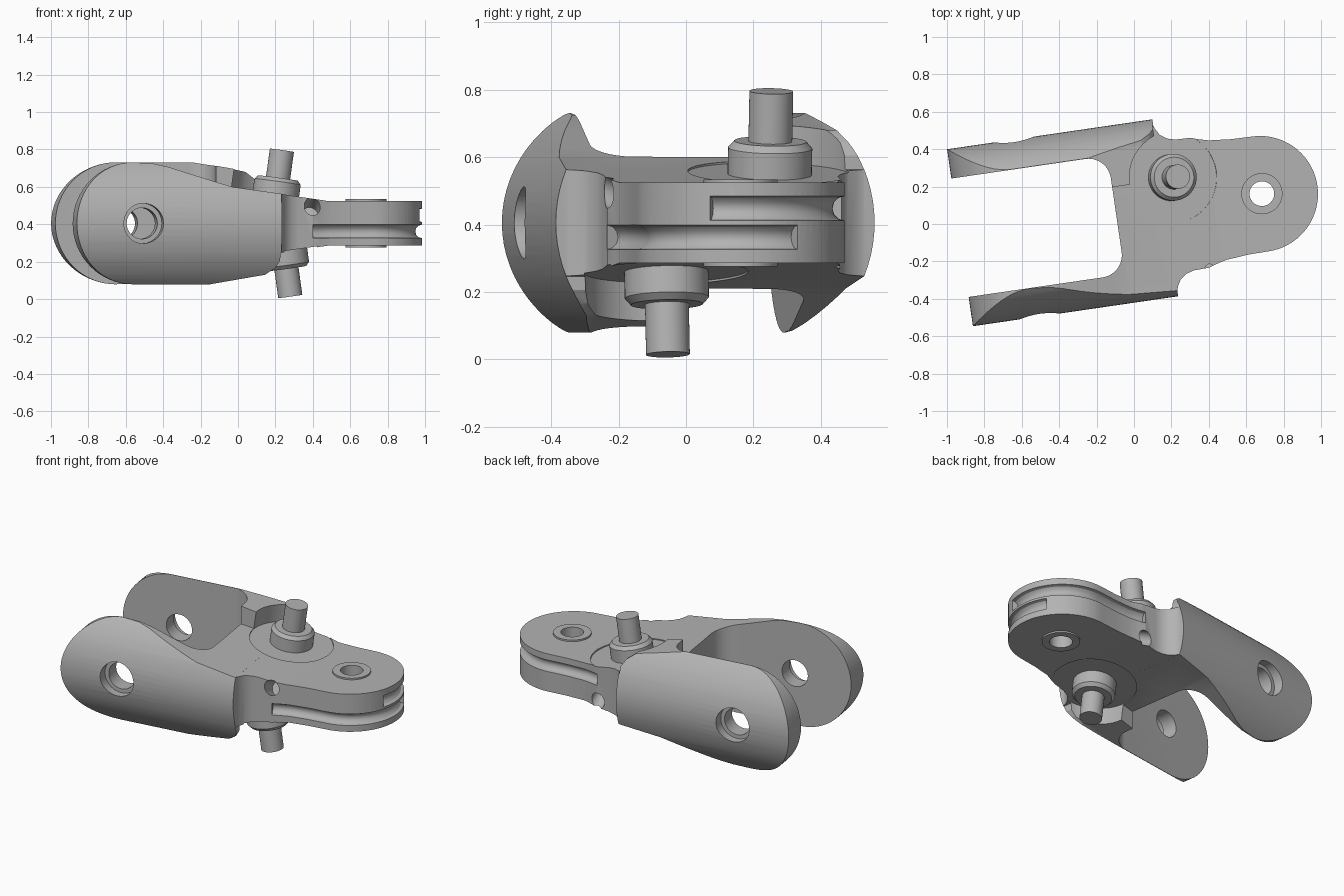
import bpy, bmesh, math
from mathutils import Matrix, Vector

cube = bpy.data.objects.get("Cube")
if cube:
    bpy.data.objects.remove(cube, do_unlink=True)

grey = bpy.data.materials.new("machined_grey")
grey.use_nodes = True
grey.diffuse_color = (0.45, 0.45, 0.45, 1)
grey.node_tree.nodes["Principled BSDF"].inputs["Base Color"].default_value = grey.diffuse_color

# The part has two-fold symmetry about its long axis (local x)
FLIP = Matrix.Rotation(math.pi, 4, 'X')
YAW = math.radians(8.3)
PLACE = Matrix.Translation((-0.009, 0.061, 0.405)) @ Matrix.Rotation(YAW, 4, 'Z')
PIN = Vector((0.235, 0.155, 0.148))
TILT = Matrix.Translation(PIN) @ Matrix.Rotation(math.atan2(0.075, 0.537), 4, 'Y')


def to_object(name, bm, matrix=None):
    if matrix:
        bm.transform(matrix)
    bmesh.ops.recalc_face_normals(bm, faces=bm.faces)
    mesh = bpy.data.meshes.new(name)
    bm.to_mesh(mesh)
    bm.free()
    mesh.materials.append(grey)
    obj = bpy.data.objects.new(name, mesh)
    bpy.context.collection.objects.link(obj)
    return obj


def prism(name, pts, plane, lo, hi, matrix=None):
    """Extrude a closed 2D outline along the axis missing from plane."""
    place = {"xy": lambda a, b, t: (a, b, t),
             "xz": lambda a, b, t: (a, t, b),
             "yz": lambda a, b, t: (t, a, b)}[plane]
    bm = bmesh.new()
    face = bm.faces.new([bm.verts.new(place(a, b, lo)) for a, b in pts])
    ext = bmesh.ops.extrude_face_region(bm, geom=[face])
    shift = Vector(place(0, 0, hi - lo))
    bmesh.ops.translate(bm, vec=shift, verts=[v for v in ext["geom"] if isinstance(v, bmesh.types.BMVert)])
    return to_object(name, bm, matrix)


def lathe(name, profile, matrix=None, steps=48):
    """Solid of stacked rings (radius, height) about z."""
    bm = bmesh.new()
    rings = [[bm.verts.new((r * math.cos(k * math.tau / steps), r * math.sin(k * math.tau / steps), z))
              for k in range(steps)] for r, z in profile]
    for a, b in zip(rings, rings[1:]):
        for k in range(steps):
            n = (k + 1) % steps
            bm.faces.new((a[k], a[n], b[n], b[k]))
    bm.faces.new(rings[0])
    bm.faces.new(rings[-1])
    return to_object(name, bm, matrix)


def arc(cx, cy, r, start, end, steps=16):
    angles = [math.radians(start + (end - start) * k / steps) for k in range(steps + 1)]
    return [(cx + r * math.cos(a), cy + r * math.sin(a)) for a in angles]


def bake(obj):
    dg = bpy.context.evaluated_depsgraph_get()
    mesh = bpy.data.meshes.new_from_object(obj.evaluated_get(dg))
    obj.modifiers.clear()
    obj.data = mesh


def combine(obj, other, operation):
    mod = obj.modifiers.new(operation, 'BOOLEAN')
    mod.operation = operation
    mod.solver = 'EXACT'
    mod.object = other
    bake(obj)
    bpy.data.objects.remove(other, do_unlink=True)


def finish(obj):
    obj.data.transform(PLACE)
    obj.data.shade_smooth()
    obj.data.set_sharp_from_angle(angle=math.radians(30))


# Central wedge joining the two fork arms
body = prism("fork_body", [(-0.2, 0.211), (0.178, 0.158), (0.178, -0.158), (-0.2, -0.211)],
             "xz", -0.5, 0.5)

# Fork arms: rounded rear end, flat on one edge, sloping on the other
arm_side = [(0.174, 0.14), (-0.05, 0.185), (-0.16, 0.218), (-0.27, 0.253), (-0.42, 0.302), (-0.5, 0.32)]
arm_side += arc(-0.605, 0, 0.326, 90, 270, 32)
arm_side += [(-0.19, -0.326), (0.1, -0.275), (0.15, -0.24), (0.174, -0.2)]
for turn in (None, FLIP):
    combine(body, prism("arm", arm_side, "xz", -0.5, -0.15, turn), 'UNION')

# Barrel section rounds the outer faces of both arms
barrel = arc(0.058, 0, 0.42, -54, 54, 24) + arc(-0.058, 0, 0.42, 126, 234, 24)
combine(body, prism("barrel", barrel, "yz", -1.1, 0.3), 'INTERSECT')

# Eyelet plate with waisted sides and a round nose
side = [(0.1, 0.4), (0.178, 0.446), (0.185, 0.425), (0.205, 0.39), (0.24, 0.365), (0.283, 0.353),
        (0.364, 0.351), (0.41, 0.336), (0.46, 0.323), (0.58, 0.312)]
plan = side + arc(0.69, 0, 0.31, 90, -90, 40) + [(x, -y) for x, y in reversed(side)]
plate = prism("plate", plan, "xy", -0.4, 0.4)
taper = [(0, 0.183), (0.45, 0.119), (1.2, 0.119)]
taper += [(x, -z) for x, z in reversed(taper)]
combine(plate, prism("taper", taper, "xz", -0.6, 0.6), 'INTERSECT')
combine(body, plate, 'UNION')

# Pocket between the arms, with rounded inner corners
pocket = arc(-0.207, 0.2, 0.12, 0, 90, 12)
pocket = [(-1.2, -0.32)] + [(x, -y) for x, y in reversed(pocket)] + pocket + [(-1.2, 0.32)]
combine(body, prism("pocket", pocket, "xy", -0.6, 0.6), 'DIFFERENCE')

# Round clearance around each pin
for turn in (Matrix(), FLIP):
    combine(body, lathe("clearance", [(0.243, -0.004), (0.243, 0.4)], turn @ TILT, 64), 'DIFFERENCE')

# Nose eyelet: raised ring and bore
combine(body, lathe("boss", [(0.11, -0.129), (0.11, 0.129)], Matrix.Translation((0.7, 0, 0))), 'UNION')
combine(body, lathe("bore", [(0.066, -0.3), (0.066, 0.3)], Matrix.Translation((0.7, 0, 0))), 'DIFFERENCE')

# Counterbored holes through both arms
for turn in (Matrix(), FLIP):
    across = turn @ Matrix.Translation((-0.57, 0, 0)) @ Matrix.Rotation(math.pi / 2, 4, 'X')
    hole = [(0.083, 0.2), (0.083, 0.415), (0.107, 0.415), (0.107, 0.6)]
    combine(body, lathe("arm_hole", hole, across), 'DIFFERENCE')

# Cable grooves around the nose, and a cable hole on each side
path = [(x, -y) for x, y in side[6:]] + arc(0.69, 0, 0.31, -90, 25, 40)
for turn in (Matrix(), FLIP):
    curve = bpy.data.curves.new("groove", 'CURVE')
    curve.dimensions = '3D'
    curve.bevel_depth = 0.036
    curve.bevel_resolution = 4
    curve.use_fill_caps = True
    spline = curve.splines.new('POLY')
    spline.points.add(len(path) - 1)
    for point, (x, y) in zip(spline.points, path):
        point.co = (turn @ Vector((x, y, -0.043))).to_4d()
    tube = bpy.data.objects.new("groove_path", curve)
    bpy.context.collection.objects.link(tube)
    bpy.context.view_layer.update()
    mesh = bpy.data.meshes.new_from_object(tube.evaluated_get(bpy.context.evaluated_depsgraph_get()))
    bpy.data.objects.remove(tube, do_unlink=True)
    bm = bmesh.new()
    bm.from_mesh(mesh)
    bmesh.ops.remove_doubles(bm, verts=bm.verts, dist=0.0001)
    combine(body, to_object("groove", bm), 'DIFFERENCE')
    drill = turn @ Matrix.Translation((0.36, -0.25, 0.045)) @ Matrix.Rotation(math.radians(65), 4, 'X')
    combine(body, lathe("cable_hole", [(0.044, 0), (0.044, 0.3)], drill, 24), 'DIFFERENCE')
finish(body)

# Tilted pins with chamfered collars, above and below
for label, turn in (("upper", Matrix()), ("lower", FLIP)):
    collar = [(0.125, -0.02), (0.125, 0.075), (0.107, 0.095), (0.075, 0.095)]
    finish(lathe(label + "_collar", collar, turn @ TILT))
    finish(lathe(label + "_pin", [(0.065, 0.05), (0.065, 0.245)], turn @ TILT))
